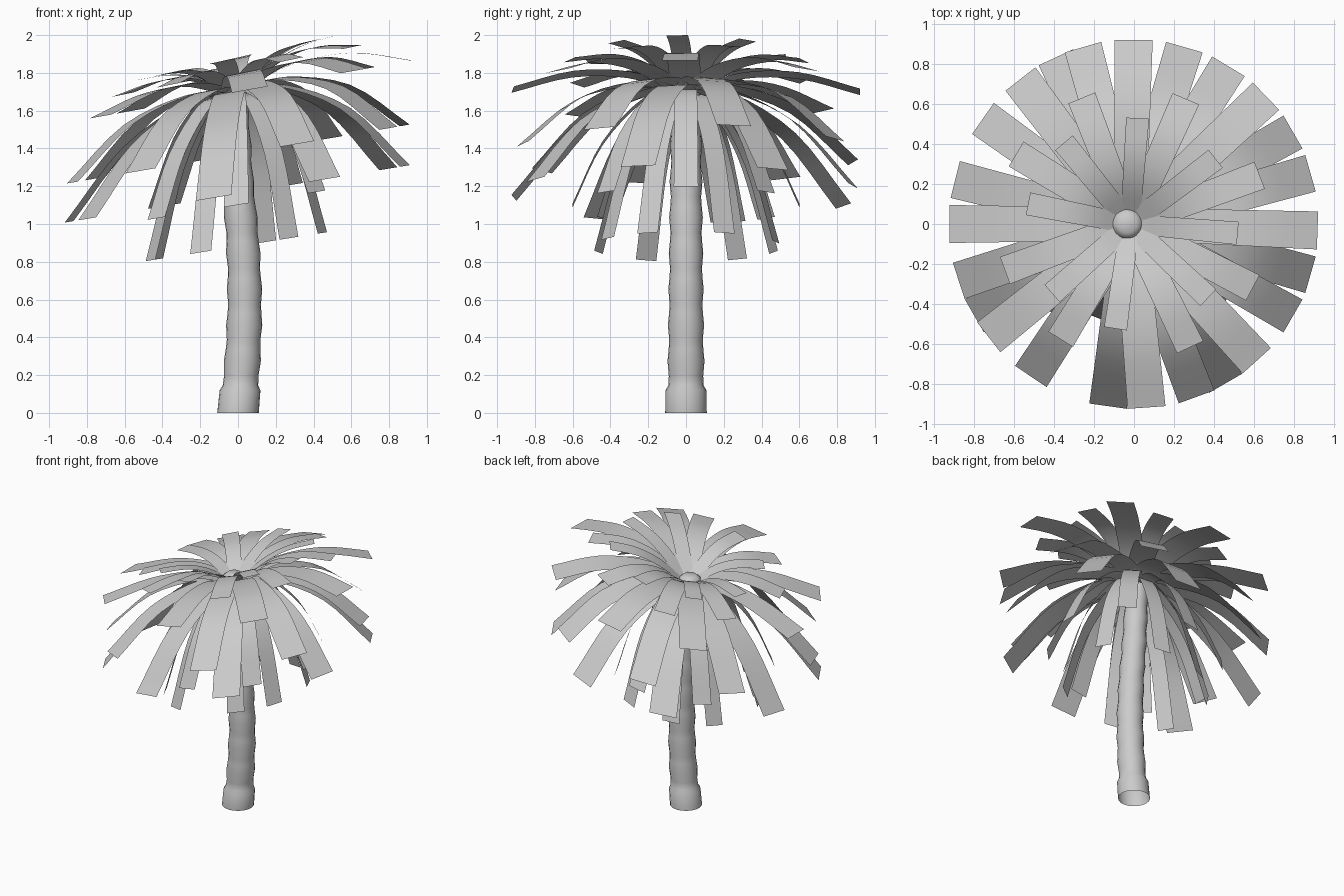
import bpy, bmesh, math
from mathutils import Vector

if "Cube" in bpy.data.objects:
    bpy.data.objects.remove(bpy.data.objects["Cube"])

grey = bpy.data.materials.new("plain_grey")
grey.use_nodes = True
grey.diffuse_color = (0.6, 0.6, 0.6, 1)
grey.node_tree.nodes["Principled BSDF"].inputs["Base Color"].default_value = (0.6, 0.6, 0.6, 1)


def make_object(name, bm, angle):
    mesh = bpy.data.meshes.new(name)
    bm.to_mesh(mesh)
    bm.free()
    mesh.materials.append(grey)
    obj = bpy.data.objects.new(name, mesh)
    bpy.context.collection.objects.link(obj)
    bpy.ops.object.select_all(action='DESELECT')
    obj.select_set(True)
    bpy.context.view_layer.objects.active = obj
    bpy.ops.object.shade_smooth_by_angle(angle=math.radians(angle))


def smooth_path(points, steps=4):
    """Catmull-Rom curve through a few 2D points."""
    p = [Vector(q) for q in points]
    p = [2 * p[0] - p[1]] + p + [2 * p[-1] - p[-2]]
    path = []
    for a, b, c, d in zip(p, p[1:], p[2:], p[3:]):
        for i in range(steps):
            t = i / steps
            path.append(0.5 * (2 * b + (c - a) * t + (2 * a - 5 * b + 4 * c - d) * t ** 2
                               + (3 * b - a - 3 * c + d) * t ** 3))
    return path + [p[-2]]


# Trunk: stacked flaring segments along a gentle bend, with a collar at the open foot
def trunk():
    rows = [(0, 0.11), (0.12, 0.108), (0.145, 0.094)]
    for i in range(8):
        z = 0.145 + i * 0.19
        r = 0.094 - 0.0022 * i
        rows += [(z + 0.05, r - 0.003), (z + 0.13, r + 0.004), (z + 0.19, r - 0.002)]
    rows += [(1.72, 0.075), (1.745, 0.045)]
    bm = bmesh.new()
    rings = []
    for z, r in rows:
        cx = 0.035 * math.sin(math.pi * z / 1.2) if z < 1.2 else -0.06 * (z - 1.2)
        rings.append([bm.verts.new((cx + r * math.cos(a), r * math.sin(a), z))
                      for a in (math.tau * k / 20 for k in range(20))])
    for low, high in zip(rings, rings[1:]):
        for k in range(20):
            n = (k + 1) % 20
            bm.faces.new((low[k], low[n], high[n], high[k]))
    bm.faces.new(rings[-1])
    make_object("trunk", bm, 50)


# Fronds: arched ribbons in tiers; the whole crown is raised on the left side
def frond_tier(name, profile, width, angles):
    bm = bmesh.new()
    path = smooth_path(profile)
    for degrees in angles:
        a = math.radians(degrees)
        out = Vector((math.cos(a), math.sin(a), 0))
        side = Vector((-out.y, out.x, 0))
        previous = None
        for i, (r, z) in enumerate(path):
            half = width / 2 * (0.85 + 0.15 * i / (len(path) - 1))
            slope = 0.18 + 0.25 * (z - 1.7) * (1 if z > 1.7 else 0.1)
            pair = []
            for s in (-half, half):
                p = out * r + side * s
                p.z = z + slope * p.x
                p.x -= 0.02 * (1 - r)
                pair.append(bm.verts.new(p))
            if previous:
                bm.faces.new((previous[0], pair[0], pair[1], previous[1]))
            previous = pair
    make_object(name, bm, 60)


trunk()
frond_tier("top_fronds", [(0.05, 1.71), (0.2, 1.81), (0.35, 1.865), (0.53, 1.88)], 0.115,
           (87, 38, -5, -44, -99, -139, 169, 130))
frond_tier("upper_fronds", [(0.05, 1.71), (0.25, 1.815), (0.45, 1.845), (0.68, 1.81)], 0.145,
           (112, 67, 21, -28, -65, -122, -160, 149))
frond_tier("wide_level_fronds", [(0.05, 1.71), (0.3, 1.785), (0.6, 1.785), (0.92, 1.70)], 0.19,
           (90, 44, -2, -48, -86, -142, 180, 128))
frond_tier("wide_drooping_fronds", [(0.05, 1.70), (0.25, 1.73), (0.6, 1.63), (0.92, 1.37)], 0.19,
           (16, 59, 106, 145, -162, -124, -70, -30))
frond_tier("wide_hanging_fronds", [(0.05, 1.69), (0.25, 1.69), (0.6, 1.51), (0.92, 1.16)], 0.19,
           (30, 74, 115, 166, -150, -98, -60, -16))
frond_tier("lower_fronds", [(0.05, 1.69), (0.22, 1.66), (0.44, 1.43), (0.6, 1.1)], 0.13,
           range(0, 360, 45))
frond_tier("lowest_fronds", [(0.05, 1.68), (0.18, 1.63), (0.36, 1.34), (0.5, 0.88)], 0.12,
           (24, 72, 112, 147, -155, -112, -56, -24))
